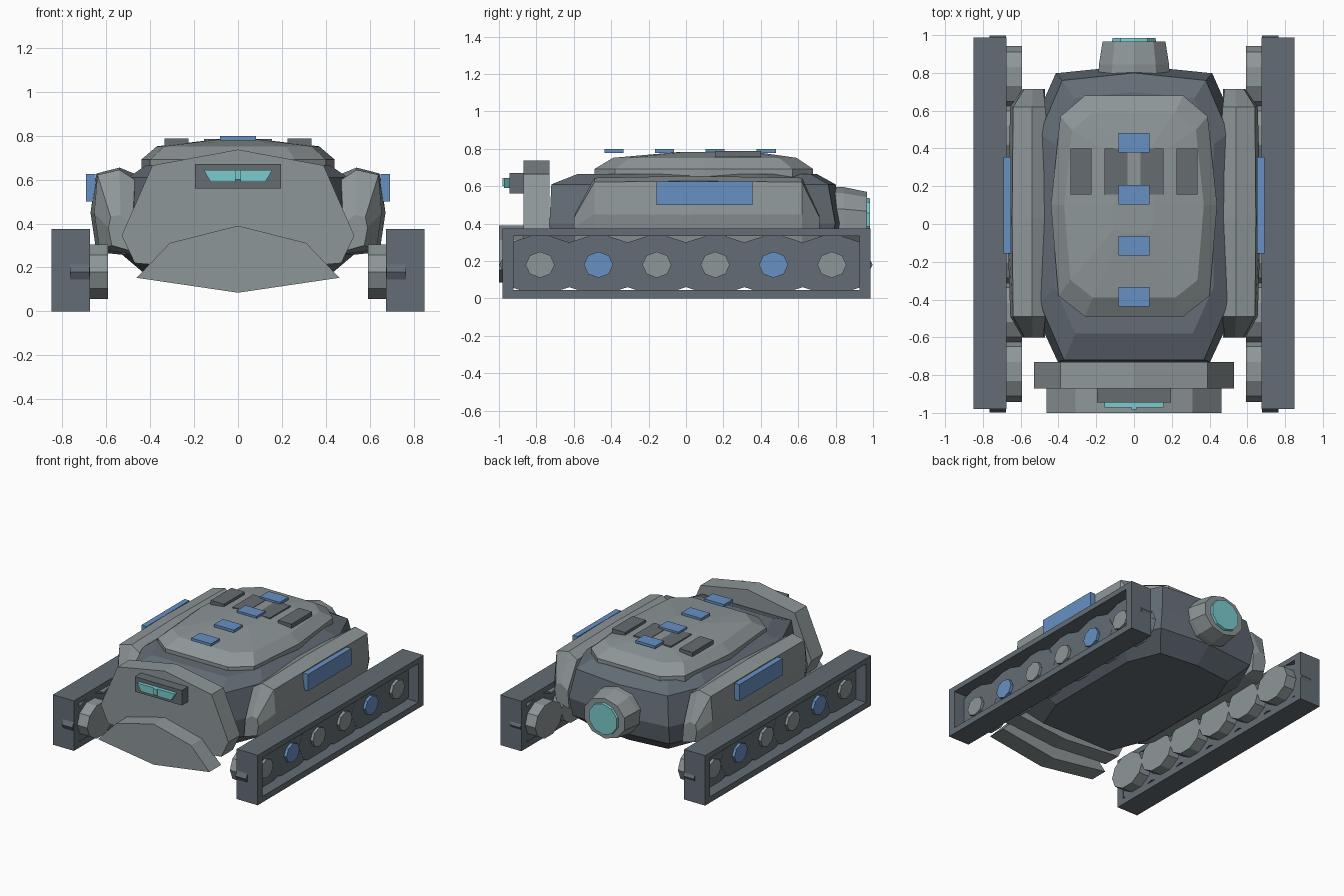
import bpy, bmesh, math

if "Cube" in bpy.data.objects:
    bpy.data.objects.remove(bpy.data.objects["Cube"])


def mat(name, col):
    m = bpy.data.materials.new(name)
    m.diffuse_color = (*col, 1)
    m.use_nodes = True
    m.node_tree.nodes["Principled BSDF"].inputs["Base Color"].default_value = m.diffuse_color
    return m


LIGHT = mat("light_grey", (0.27, 0.305, 0.315))
DARK = mat("dark_steel", (0.125, 0.152, 0.178))
MID = mat("panel_grey", (0.13, 0.15, 0.165))
BLUE = mat("blue", (0.135, 0.28, 0.54))
CYAN = mat("cyan", (0.2, 0.6, 0.62))


def loft(name, rings, m):
    """Skin a list of equal-length rings and cap both ends."""
    bm = bmesh.new()
    vs = [[bm.verts.new(p) for p in r] for r in rings]
    n = len(rings[0])
    for a, b in zip(vs, vs[1:]):
        for i in range(n):
            j = (i + 1) % n
            bm.faces.new((a[i], a[j], b[j], b[i]))
    bm.faces.new(vs[0])
    bm.faces.new(vs[-1])
    bmesh.ops.recalc_face_normals(bm, faces=bm.faces)
    me = bpy.data.meshes.new(name)
    bm.to_mesh(me)
    bm.free()
    me.materials.append(m)
    ob = bpy.data.objects.new(name, me)
    bpy.context.collection.objects.link(ob)
    return ob


def box(name, x0, x1, y0, y1, z0, z1, m):
    return loft(name, [[(x0, y0, z), (x1, y0, z), (x1, y1, z), (x0, y1, z)]
                       for z in (z0, z1)], m)


def plate(name, half, y0, y1, m):
    """Symmetric x-z outline pushed along y; half runs top to bottom."""
    pts = half + [(-x, z) for x, z in reversed(half) if x > 0]
    return loft(name, [[(x, y, z) for x, z in pts] for y in (y0, y1)], m)


def disc(name, x0, x1, y, z, ry, rz, n, m):
    ang = [2 * math.pi * i / n for i in range(n)]
    return loft(name, [[(x, y + ry * math.cos(a), z + rz * math.sin(a)) for a in ang]
                       for x in (x0, x1)], m)


def mirror_ring(half, z):
    return [(x, y, z) for x, y in half] + [(-x, y, z) for x, y in reversed(half) if x > 0]


# Hull: stacked plan outlines, pointed slightly at the rear
def hull_ring(z, hx, yf, yb):
    return mirror_ring([(.74 * hx, yf), (hx, yf * .58), (hx, yb * .6),
                        (.76 * hx, yb * .95), (0, yb)], z)


loft("hull", [hull_ring(*r) for r in (
    (.15, .40, -.62, .68), (.26, .53, -.72, .81), (.40, .545, -.73, .84),
    (.61, .50, -.72, .80), (.665, .42, -.58, .70))], DARK)


# Raised deck
def deck_ring(z, k, yf, yb):
    c = .11 * k
    return mirror_ring([(.26 * k, yf), (.40 * k, yf + c), (.44 * k, .1),
                        (.39 * k, yb - c), (.26 * k, yb)], z)


loft("deck", [deck_ring(*r) for r in (
    (.64, 1, -.49, .68), (.692, 1, -.49, .68), (.752, .84, -.39, .59),
    (.782, .25, -.05, .38))], LIGHT)

# Deck lights and hatch panels
for y in (-.385, -.115, .155, .43):
    box("deck_light", -.082, .082, y - .052, y + .052, .778, .798, BLUE)
for s in (-1, 1):
    box("inner_hatch", s * .035, s * .155, .155, .40, .765, .785, MID)
    box("outer_hatch", s * .225, s * .335, .155, .40, .755, .787, MID)

# Front shield, lower ram plate, sensor box
plate("front_shield", [(0, .737), (.39, .665), (.53, .345), (.47, .22), (0, .18)],
      -.87, -.73, LIGHT)
plate("ram_plate", [(0, .39), (.31, .312), (.462, .153), (0, .085)], -1.0, -.86, LIGHT)
box("sensor_box", -.195, .195, -.945, -.86, .56, .672, MID)
for s in (-1, 1):
    loft("visor", [[(s * x, y, z) for x, z in ((.012, .59), (.125, .59), (.157, .645), (.012, .645))]
                   for y in (-.972, -.94)], CYAN)
box("visor_bridge", -.014, .014, -.982, -.94, .60, .645, CYAN)

# Rear thruster
def rear_ring(y, rx, rz, zc):
    return [(rx * math.cos(a), y, zc + rz * math.sin(a))
            for a in (math.pi / 10 + 2 * math.pi * i / 10 for i in range(10))]


loft("thruster", [rear_ring(.76, .20, .17, .425), rear_ring(.845, .195, .17, .425),
                  rear_ring(.967, .175, .15, .42)], LIGHT)
loft("thruster_glow", [rear_ring(.95, .125, .12, .42), rear_ring(.985, .12, .115, .42)], CYAN)

# Both sides: pods, side lights, wheel frames, wheels
POD = [(.45, .25), (.43, .61), (.54, .655), (.645, .628), (.672, .45), (.645, .27)]
POD_IN = [(.47, .26), (.47, .60), (.54, .645), (.64, .622), (.655, .45), (.63, .28)]
POD_TIP = [(.47, .27), (.48, .40), (.535, .44), (.58, .43), (.59, .38), (.575, .30)]
FRAME_OUT = [(-.98, 0), (.987, 0), (.987, .375), (-.98, .375)]
FRAME_IN = [(-.922, .045), (.927, .045), (.927, .335), (-.922, .335)]

for s in (-1, 1):
    loft("side_pod", [[(s * x, y, z) for x, z in sec] for y, sec in (
        (-.60, POD_TIP), (-.49, POD_IN), (.03, POD), (.62, POD_IN), (.715, POD_TIP))], LIGHT)
    box("side_light", s * .65, s * .692, -.157, .355, .50, .625, BLUE)

    # Open rectangular frame, skinned as a closed loop of four rings
    bm = bmesh.new()
    loops = [[bm.verts.new((s * x, y, z)) for y, z in pts] for x, pts in (
        (.675, FRAME_OUT), (.85, FRAME_OUT), (.85, FRAME_IN), (.675, FRAME_IN))]
    for k in range(4):
        a, b = loops[k], loops[(k + 1) % 4]
        for i in range(4):
            j = (i + 1) % 4
            bm.faces.new((a[i], a[j], b[j], b[i]))
    bmesh.ops.recalc_face_normals(bm, faces=bm.faces)
    me = bpy.data.meshes.new("wheel_frame")
    bm.to_mesh(me)
    bm.free()
    me.materials.append(DARK)
    bpy.context.collection.objects.link(bpy.data.objects.new("wheel_frame", me))

    for i in range(6):
        y = -.78 + .312 * i
        disc("wheel_drum", s * .592, s * .68, y, .18, .162, .13, 10, LIGHT)
        # tiny stagger keeps overlapping discs from sharing a plane
        disc("wheel_disc", s * .677, s * (.765 - .001 * (i % 2)), y, .18, .218, .17, 8, DARK)
        disc("wheel_hub", s * .76, s * .785, y, .18, .078, .07, 8,
             BLUE if i in (1, 4) else LIGHT)
